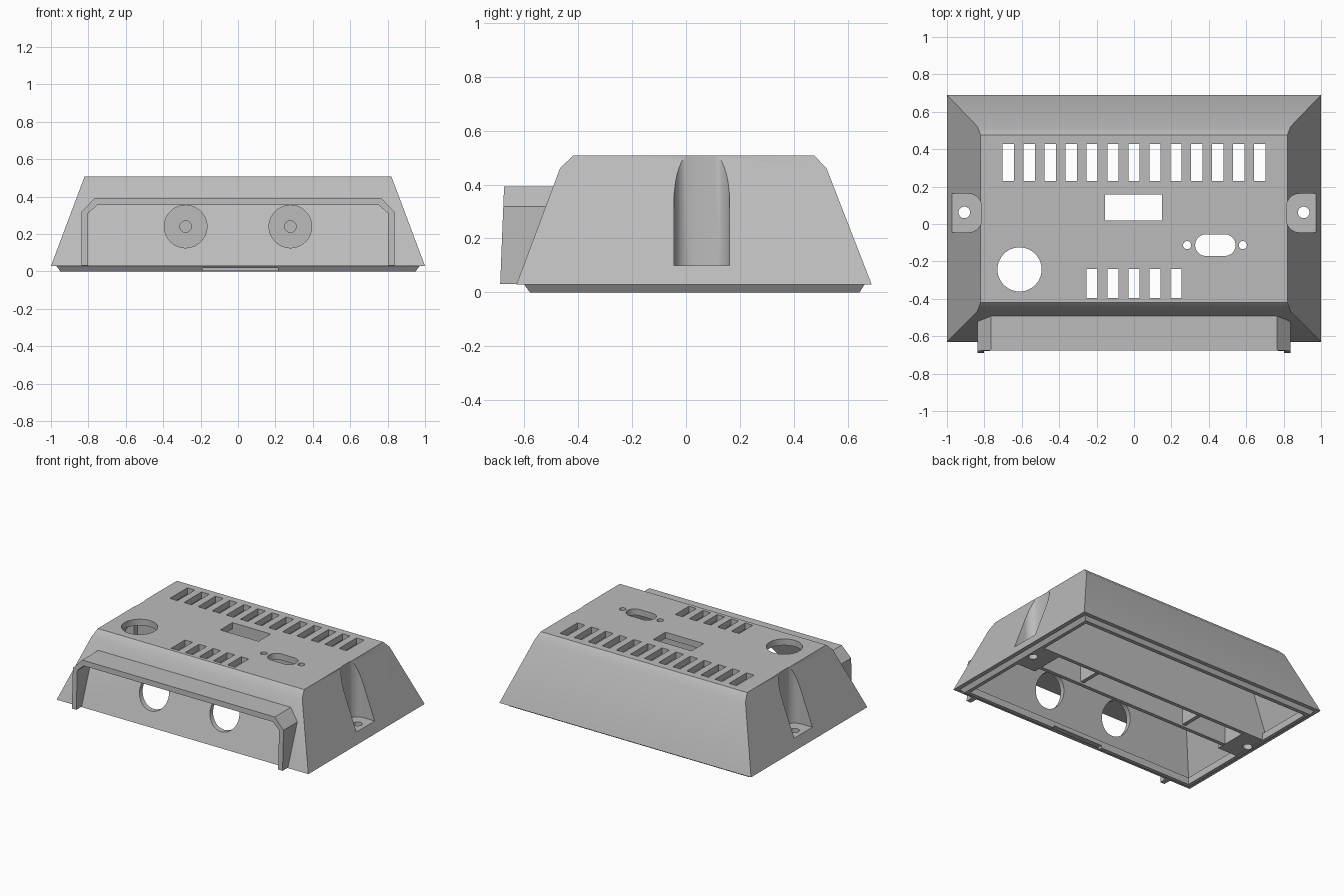
import bpy, bmesh, math

if "Cube" in bpy.data.objects:
    bpy.data.objects.remove(bpy.data.objects["Cube"])

grey = bpy.data.materials.new("grey plastic")
grey.diffuse_color = (0.5, 0.5, 0.5, 1)
grey.use_nodes = True
grey.node_tree.nodes["Principled BSDF"].inputs["Base Color"].default_value = grey.diffuse_color


def solid(name, rings):
    """Closed solid lofted through rings of equal point count."""
    bm = bmesh.new()
    loops = [[bm.verts.new(p) for p in r] for r in rings]
    n = len(loops[0])
    for a, b in zip(loops, loops[1:]):
        for i in range(n):
            j = (i + 1) % n
            bm.faces.new((a[i], a[j], b[j], b[i]))
    bm.faces.new(loops[0])
    bm.faces.new(loops[-1])
    bmesh.ops.recalc_face_normals(bm, faces=bm.faces)
    me = bpy.data.meshes.new(name)
    bm.to_mesh(me)
    bm.free()
    ob = bpy.data.objects.new(name, me)
    bpy.context.collection.objects.link(ob)
    me.materials.append(grey)
    return ob


def rect(x0, x1, y0, y1, z):
    return [(x0, y0, z), (x1, y0, z), (x1, y1, z), (x0, y1, z)]


def box(x0, x1, y0, y1, z0, z1):
    return solid("box", [rect(x0, x1, y0, y1, z) for z in (z0, z1)])


def upright(points, z0, z1):
    return solid("upright", [[(x, y, z) for x, y in points] for z in (z0, z1)])


def circle(cx, cy, r, n=40):
    return [(cx + r * math.cos(math.tau * i / n), cy + r * math.sin(math.tau * i / n))
            for i in range(n)]


def along_y(points, y0, y1):
    return solid("drill", [[(x, y, z) for x, z in points] for y in (y0, y1)])


def cut(target, cutter, keep=False):
    mod = target.modifiers.new("cut", 'BOOLEAN')
    mod.operation = 'DIFFERENCE'
    mod.solver = 'EXACT'
    mod.object = cutter
    bpy.context.view_layer.objects.active = target
    bpy.ops.object.modifier_apply(modifier=mod.name)
    if not keep:
        bpy.data.objects.remove(cutter, do_unlink=True)


# Outer body: chamfered lip, ledge, sloped walls, bevelled top
body = solid("enclosure", [
    rect(-.95, .95, -.58, .645, 0),
    rect(-.97, .97, -.60, .662, .028),
    rect(-1, 1, -.63, .69, .028),
    rect(-.838, .838, -.468, .522, .46),
    rect(-.82, .82, -.42, .477, .507)])

# Hood over the front connectors, trimmed against the sloped wall
def hood_profile(w, wc, z0, zs, z1):
    return [(-w, z0), (-w, zs), (-wc, z1), (wc, z1), (w, zs), (w, z0)]

outline = hood_profile(.837, .765, .031, .318, .393)
hood = solid("front_hood", [
    [(x, -.69 + .04 * (z - .03), z) for x, z in outline],
    [(x, -.40, z) for x, z in outline]])
cut(hood, along_y(hood_profile(.802, .752, -.1, .31, .355), -.8, -.3))
cut(hood, body, keep=True)

# Cavity shape, leaving screw lugs, two rails and partitions standing
cavity = solid("cavity", [
    rect(-.925, .925, -.553, .617, -.05),
    rect(-.925, .925, -.553, .617, .05),
    rect(-.947, .947, -.578, .638, .066),
    rect(-.80, .80, -.434, .486, .462)])
for s in (-1, 1):
    x0, x1 = sorted((s * .775, s * 1.2))
    cut(cavity, box(x0, x1, -.075, .192, .004, .7))
for y in (-.035, .163):
    cut(cavity, box(-.85, .85, y, y + .027, .006, .68))
for x in (-.43, .43):
    cut(cavity, box(x - .014, x + .014, -.02, .18, .02, .66))
cut(body, cavity)

# Side screw pockets with rounded inner end, and their screw holes
for s in (-1, 1):
    pts = [(s * 1.2, -.045), (s * 1.2, .162)]
    r = .07
    for cy, a0 in ((.162 - r, 90), (-.045 + r, 180)):
        for i in range(9):
            a = math.radians(a0 + i * 90 / 8)
            pts.append((s * (.815 + r + r * math.cos(a)), cy + r * math.sin(a)))
    cut(body, upright(pts, .1, .8))
    cut(body, upright(circle(s * .907, .062, .031, 24), -.2, .2))

# Top vents: long rear row and short front row
for i in range(13):
    x = -.672 + i * .112
    cut(body, box(x - .03, x + .03, .23, .428, .3, .7))
for i in range(5):
    x = -.224 + i * .112
    cut(body, box(x - .03, x + .03, -.395, -.24, .3, .7))

# Display window, round opening, connector slot and its screw holes
cut(body, box(-.155, .15, .02, .157, .3, .7))
cut(body, upright(circle(-.612, -.243, .118, 48), .3, .7))
slot = [(.435 + (.05 if math.cos(a) > 0 else -.05) + .058 * math.cos(a),
         -.113 + .058 * math.sin(a))
        for a in (math.tau * (i + .5) / 32 for i in range(32))]
cut(body, upright(slot, .3, .7))
for x in (.284, .582):
    cut(body, upright(circle(x, -.113, .022, 20), .3, .7))

# Front cable holes, pilot holes in the rail behind, notch in the lip
for x in (-.28, .28):
    cut(body, along_y(circle(x, .24, .114, 48), -.8, -.4))
    cut(body, along_y(circle(x, .24, .031, 24), -.2, .05))
cut(body, box(-.19, .215, -.75, -.5, -.1, .018))

# Smooth the rounded walls, keep edges crisp
for ob in (body, hood):
    bpy.ops.object.select_all(action='DESELECT')
    ob.select_set(True)
    bpy.context.view_layer.objects.active = ob
    bpy.ops.object.shade_smooth_by_angle(angle=math.radians(30))
